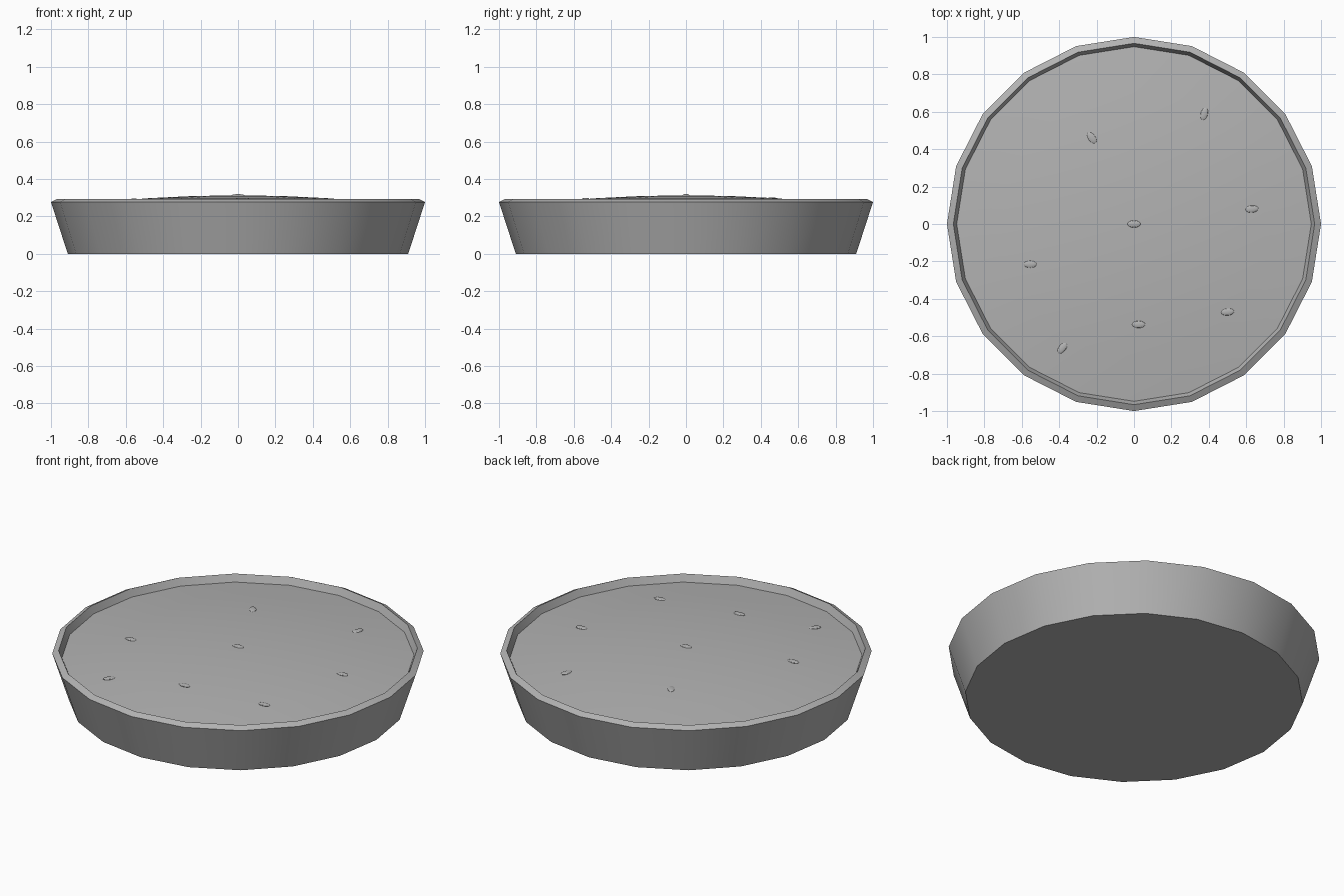
import bpy, bmesh, math
from mathutils import Matrix

cube = bpy.data.objects.get("Cube")
if cube:
    bpy.data.objects.remove(cube, do_unlink=True)

SIDES = 20
FILL_RADIUS, FILL_TOP, FILL_DROP = 0.948, 0.313, 0.061

GREY = (0.45, 0.45, 0.45, 1)
grey = bpy.data.materials.new("mid grey")
grey.use_nodes = True
grey.diffuse_color = GREY
grey.node_tree.nodes["Principled BSDF"].inputs["Base Color"].default_value = GREY


def finish(bm, name):
    """Turn a bmesh into a smooth-shaded object with sharp edges kept."""
    bmesh.ops.recalc_face_normals(bm, faces=bm.faces)
    mesh = bpy.data.meshes.new(name)
    bm.to_mesh(mesh)
    bm.free()
    mesh.materials.append(grey)
    obj = bpy.data.objects.new(name, mesh)
    bpy.context.collection.objects.link(obj)
    bpy.ops.object.select_all(action='DESELECT')
    obj.select_set(True)
    bpy.context.view_layer.objects.active = obj
    bpy.ops.object.shade_smooth_by_angle(angle=math.radians(30))


def lathe(name, profile):
    """Revolve (radius, height) points around z; close ends on the axis."""
    bm = bmesh.new()
    rings = []
    for r, z in profile:
        if r == 0:
            rings.append([bm.verts.new((0, 0, z))] * SIDES)
        else:
            angles = [math.tau * i / SIDES for i in range(SIDES)]
            rings.append([bm.verts.new((r * math.cos(a), r * math.sin(a), z)) for a in angles])
    for low, high in zip(rings, rings[1:]):
        for i in range(SIDES):
            j = (i + 1) % SIDES
            corners = dict.fromkeys((low[i], low[j], high[j], high[i]))
            bm.faces.new(list(corners))
    finish(bm, name)


def fill_height(r):
    return FILL_TOP - FILL_DROP * (r / FILL_RADIUS) ** 2


# Flared dish with a bevelled rim and an inner wall meeting the filling
lathe("dish", [(0, 0), (0.91, 0), (1, 0.277), (0.966, 0.294), (FILL_RADIUS, fill_height(FILL_RADIUS))])

# Gently domed filling
radii = [FILL_RADIUS * k / 4 for k in range(4, -1, -1)]
lathe("filling", [(r, fill_height(r)) for r in radii])

# Scattered seeds: x, y, turn in degrees
seeds = [(0, 0, 0), (-0.225, 0.46, -55), (0.375, 0.588, 75), (0.63, 0.08, 5),
         (-0.555, -0.215, 0), (0.5, -0.47, 5), (0.025, -0.537, 0), (-0.383, -0.663, 52)]
for n, (x, y, turn) in enumerate(seeds, 1):
    bm = bmesh.new()
    place = (Matrix.Translation((x, y, fill_height(math.hypot(x, y))))
             @ Matrix.Rotation(math.radians(turn), 4, 'Z')
             @ Matrix.Diagonal((0.035, 0.019, 0.006, 1)))
    bmesh.ops.create_uvsphere(bm, u_segments=16, v_segments=8, radius=1, matrix=place)
    finish(bm, f"seed_{n}")
